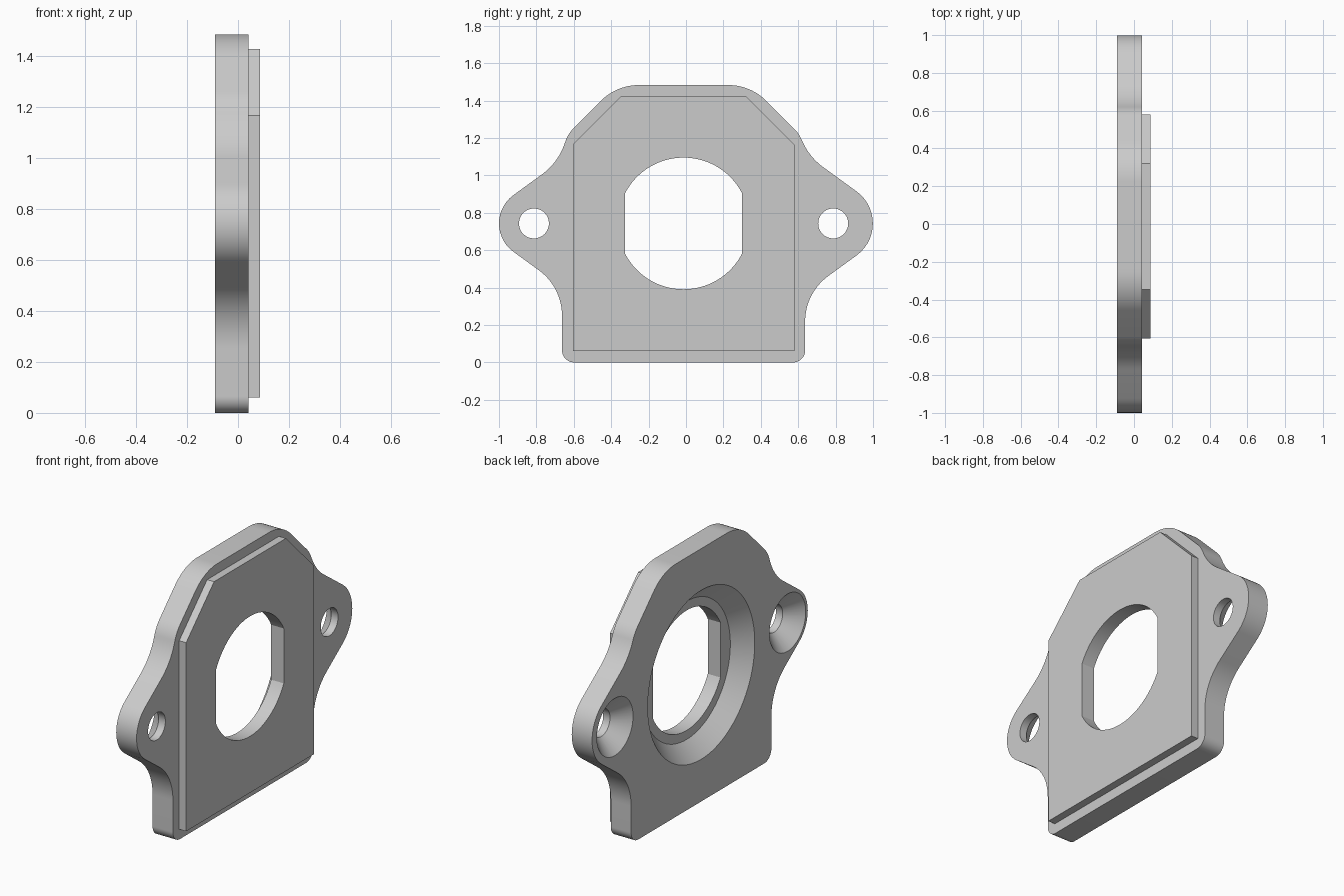
import bpy, bmesh, math
from mathutils import Vector

cube = bpy.data.objects.get("Cube")
if cube:
    bpy.data.objects.remove(cube, do_unlink=True)

MID_Y, MID_Z = -0.013, 0.743          # centre of the main bore
BACK, STEP, FRONT = -0.09, 0.042, 0.087
EAR_Y = 0.8                           # screw hole distance from the centre
SLOPE = math.radians(36)

gray = bpy.data.materials.new("satin gray")
gray.use_nodes = True
gray.diffuse_color = (0.6, 0.6, 0.6, 1)
gray.node_tree.nodes["Principled BSDF"].inputs["Base Color"].default_value = (0.6, 0.6, 0.6, 1)


def fillet(corners, steps=14):
    """Round each (y, z, radius) corner of a closed outline."""
    out = []
    for i, (y, z, r) in enumerate(corners):
        p = Vector((y, z))
        a = (Vector(corners[i - 1][:2]) - p).normalized()
        b = (Vector(corners[(i + 1) % len(corners)][:2]) - p).normalized()
        if r == 0:
            out.append(p)
            continue
        half = a.angle(b) / 2
        centre = p + (a + b).normalized() * r / math.sin(half)
        start = p + a * r / math.tan(half) - centre
        end = p + b * r / math.tan(half) - centre
        sweep = start.angle(end)
        for k in range(steps + 1):
            t = k / steps
            out.append(centre + (start * math.sin((1 - t) * sweep)
                                 + end * math.sin(t * sweep)) / math.sin(sweep))
    return out


def loft(name, rings):
    """Solid through matching (x, outline) rings, capped at both ends."""
    bm = bmesh.new()
    loops = [[bm.verts.new((x, p[0] + MID_Y, p[1])) for p in pts] for x, pts in rings]
    n = len(loops[0])
    for lo, hi in zip(loops, loops[1:]):
        for i in range(n):
            j = (i + 1) % n
            bm.faces.new((lo[i], lo[j], hi[j], hi[i]))
    bm.faces.new(loops[0][::-1])
    bm.faces.new(loops[-1])
    bmesh.ops.recalc_face_normals(bm, faces=bm.faces)
    mesh = bpy.data.meshes.new(name)
    bm.to_mesh(mesh)
    bm.free()
    mesh.materials.append(gray)
    obj = bpy.data.objects.new(name, mesh)
    bpy.context.collection.objects.link(obj)
    return obj


def circle(y, r, n):
    return [(y + r * math.cos(math.tau * i / n), MID_Z + r * math.sin(math.tau * i / n))
            for i in range(n)]


def cut(obj, cutters):
    bpy.context.view_layer.objects.active = obj
    for c in cutters:
        mod = obj.modifiers.new("cut", 'BOOLEAN')
        mod.operation, mod.solver, mod.object = 'DIFFERENCE', 'EXACT', c
        bpy.ops.object.modifier_apply(modifier=mod.name)


def half_outline(side, ear_r):
    """Corners from the top edge down to the bottom edge on one side."""
    apex = EAR_Y + ear_r / math.sin(SLOPE)
    rise = lambda y: (apex - y) * math.tan(SLOPE)
    pts = [(0.358, 1.483, 0.29),
           (0.617, 1.224, 0.2),
           (0.672, MID_Z + rise(0.672), 0.34),
           (apex, MID_Z, ear_r),
           (0.65, MID_Z - rise(0.65), 0.3),
           (0.65, 0, 0.065)]
    return [(side * y, z, r) for y, z, r in pts]


# Flange plate with two ears
outline = fillet(half_outline(1, 0.212) + half_outline(-1, 0.187)[::-1])
flange = loft("flange_plate", [(BACK, outline), (STEP, outline)])

# Raised pad with clipped upper corners
half = [(0.333, 1.425), (0.592, 1.166), (0.592, 0.06)]
pad_outline = half + [(-y, z) for y, z in half[::-1]]
pad = loft("raised_pad", [(STEP, pad_outline), (FRONT, pad_outline)])

# Double-flat bore: two arcs joined by straight sides
R, FLAT = 0.352, 0.313
a0 = math.acos(FLAT / R)
arc = [a0 + (math.pi - 2 * a0) * i / 40 for i in range(41)]
bore_outline = [(R * math.cos(a + k), MID_Z + R * math.sin(a + k))
                for k in (0, math.pi) for a in arc]
bore = loft("bore_cutter", [(-0.2, bore_outline), (0.2, bore_outline)])

# Conical recess at the back, ending in a flat ledge
recess = loft("recess_cutter", [(BACK - 0.01, circle(0, 0.505, 96)),
                                (0.005, circle(0, 0.405, 96))])

# Countersunk screw holes
screws = []
for side in (1, -1):
    y = side * EAR_Y
    screws.append(loft("screw_cutter", [(BACK - 0.01, circle(y, 0.178, 48)),
                                        (-0.002, circle(y, 0.08, 48)),
                                        (0.2, circle(y, 0.08, 48))]))

cut(flange, [recess, bore] + screws)
cut(pad, [bore])
for c in [recess, bore] + screws:
    bpy.data.objects.remove(c, do_unlink=True)

# Smooth curved walls, keep edges crisp
for obj in (flange, pad):
    bpy.ops.object.select_all(action='DESELECT')
    obj.select_set(True)
    bpy.context.view_layer.objects.active = obj
    bpy.ops.object.shade_smooth_by_angle(angle=math.radians(25))
